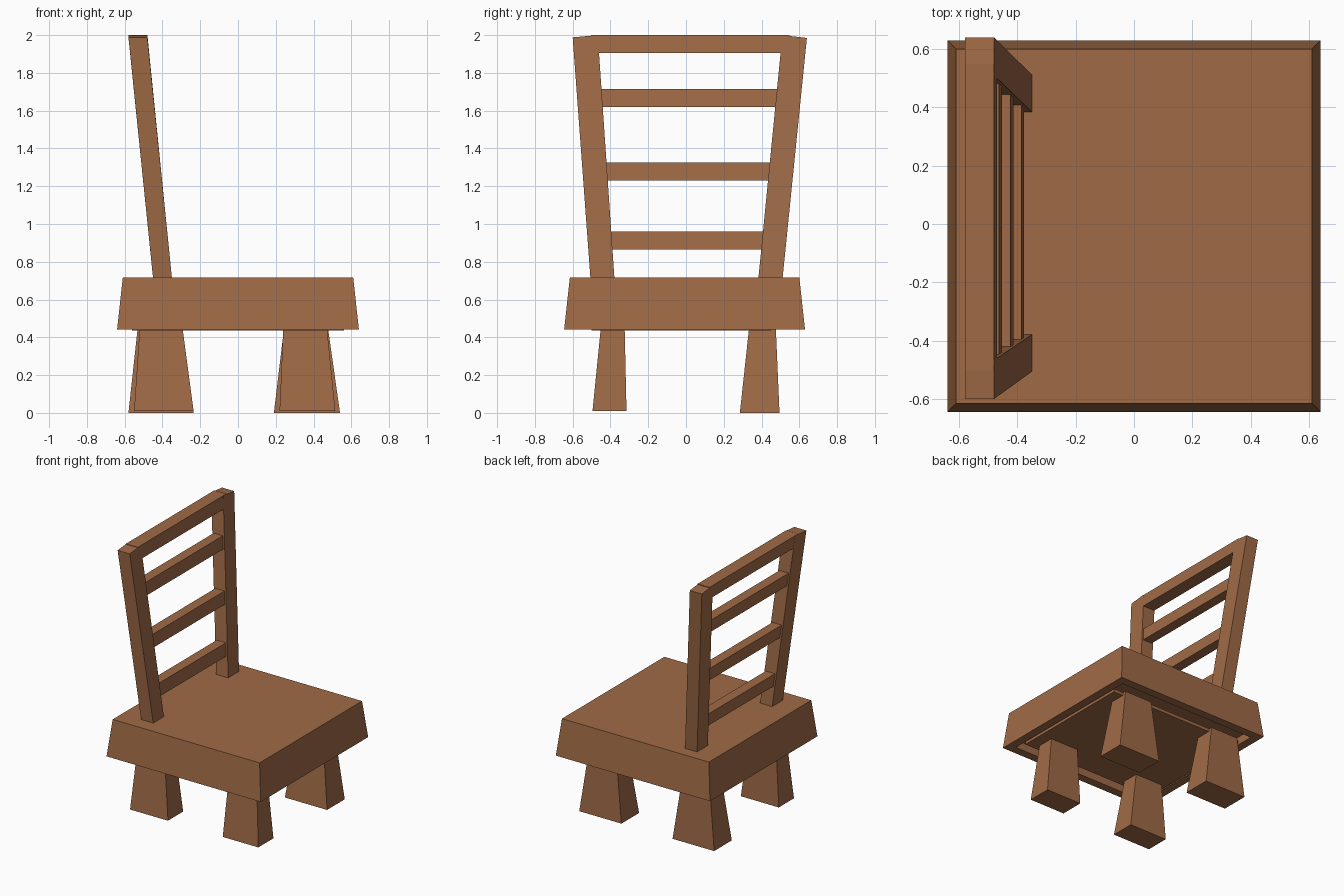
import bpy, bmesh

if "Cube" in bpy.data.objects:
    bpy.data.objects.remove(bpy.data.objects["Cube"])

wood = bpy.data.materials.new("brown wood")
wood.diffuse_color = (0.35, 0.145, 0.062, 1)
wood.use_nodes = True
wood.node_tree.nodes["Principled BSDF"].inputs["Base Color"].default_value = wood.diffuse_color


def finish(bm, name):
    bmesh.ops.recalc_face_normals(bm, faces=bm.faces)
    me = bpy.data.meshes.new(name)
    bm.to_mesh(me)
    bm.free()
    me.materials.append(wood)
    ob = bpy.data.objects.new(name, me)
    bpy.context.collection.objects.link(ob)
    return ob


def frustum(bottom, top, z0, z1):
    """Six-sided block; bottom and top are (x0, x1, y0, y1)."""
    bm = bmesh.new()
    bmesh.ops.create_cube(bm, size=2)
    for v in bm.verts:
        r, z = (top, z1) if v.co.z > 0 else (bottom, z0)
        v.co = (r[1] if v.co.x > 0 else r[0], r[3] if v.co.y > 0 else r[2], z)
    return bm


# seat: tapered slab with a shallow recess underneath
bm = frustum((-0.64, 0.64, -0.645, 0.63), (-0.61, 0.61, -0.615, 0.6), 0.442, 0.716)
under = min(bm.faces, key=lambda f: f.calc_center_median().z)
bmesh.ops.inset_region(bm, faces=[under], thickness=0.09)
inner = bmesh.ops.extrude_face_region(bm, geom=[under])["geom"]
bmesh.ops.translate(bm, vec=(0, 0, 0.06),
                    verts=[g for g in inner if isinstance(g, bmesh.types.BMVert)])
if under.is_valid:
    bmesh.ops.delete(bm, geom=[under], context='FACES')
finish(bm, "seat")

# board closing most of the recess, with a gap at front and back
board = (-0.56, 0.56, -0.5, 0.45)
finish(frustum(board, board, 0.436, 0.46), "under_board")

# legs: wide, tapering upwards into the seat
legs = {
    "front_left_leg": ((-0.55, -0.235, -0.495, -0.315), (-0.52, -0.295, -0.45, -0.325), 0.01),
    "front_right_leg": ((0.22, 0.515, -0.495, -0.315), (0.24, 0.47, -0.45, -0.325), 0.01),
    "back_left_leg": ((-0.58, -0.235, 0.285, 0.495), (-0.53, -0.3, 0.335, 0.475), 0.0),
    "back_right_leg": ((0.19, 0.54, 0.285, 0.495), (0.245, 0.475, 0.335, 0.475), 0.0),
}
for name, (bottom, top, z) in legs.items():
    finish(frustum(bottom, top, z, 0.46), name)


# backrest leans towards -x and widens upwards
def lean(z):
    return -0.40 - 0.101 * (z - 0.716)


def post(name, y_bottom, y_top, outer_z):
    z0, z1 = 0.70, 2.0
    bm = frustum((lean(z0) - 0.05, lean(z0) + 0.05, *y_bottom),
                 (lean(z1) - 0.05, lean(z1) + 0.05, *y_top), z0, z1)
    for v in bm.verts:  # outer top corner sits a little lower
        if v.co.z > 1.9 and abs(v.co.y) > 0.55:
            v.co.z = outer_z
    finish(bm, name)


post("left_back_post", (-0.505, -0.378), (-0.6, -0.467), 1.988)
post("right_back_post", (0.382, 0.51), (0.51, 0.64), 1.985)


def slat(name, z0, z1, half):
    # ends stop inside the posts
    y0 = -0.42 - 0.07 * (z0 - 0.716)
    y1 = 0.43 + 0.10 * (z0 - 0.716)
    finish(frustum((lean(z0) - half, lean(z0) + half, y0, y1),
                   (lean(z1) - half, lean(z1) + half, y0, y1), z0, z1), name)


for i, z in enumerate((0.865, 1.23, 1.62)):
    slat(f"back_slat_{i + 1}", z, z + 0.095, 0.038)
slat("top_rail", 1.905, 2.0, 0.0495)
